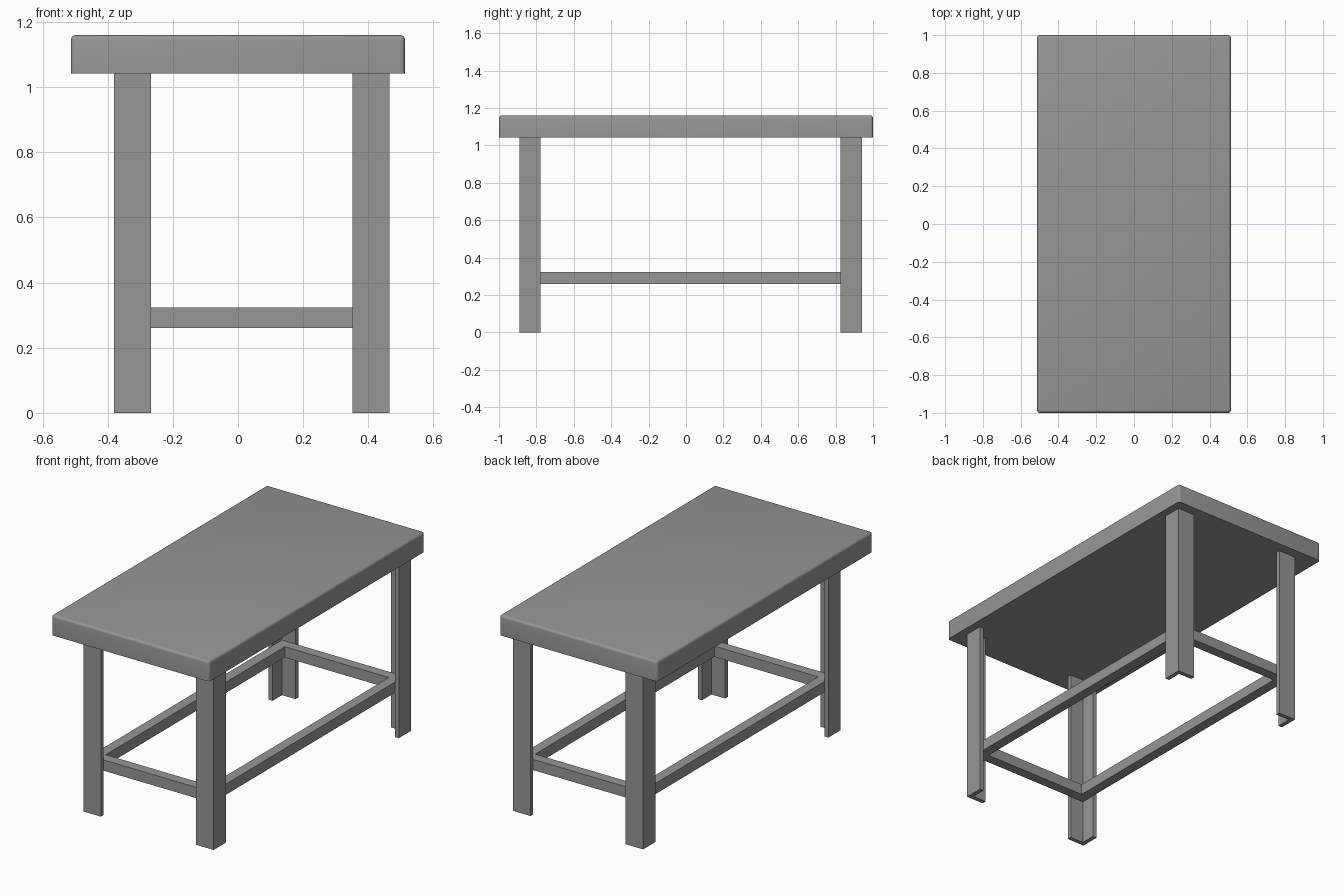
import bpy, bmesh

if "Cube" in bpy.data.objects:
    bpy.data.objects.remove(bpy.data.objects["Cube"])

steel = bpy.data.materials.new("grey steel")
steel.diffuse_color = (0.30, 0.31, 0.30, 1)
steel.use_nodes = True
steel.node_tree.nodes["Principled BSDF"].inputs["Base Color"].default_value = steel.diffuse_color


def prism(name, outline, z0, z1, hole=None):
    """Extrude a plan outline (optionally a ring with a matching hole) from z0 to z1."""
    bm = bmesh.new()
    pts = [bm.verts.new((x, y, z0)) for x, y in outline]
    if hole:
        inn = [bm.verts.new((x, y, z0)) for x, y in hole]
        n = len(pts)
        faces = [bm.faces.new((pts[i], pts[(i + 1) % n], inn[(i + 1) % n], inn[i])) for i in range(n)]
    else:
        faces = [bm.faces.new(pts)]
    ext = bmesh.ops.extrude_face_region(bm, geom=faces, use_keep_orig=True)["geom"]
    for v in (g for g in ext if isinstance(g, bmesh.types.BMVert)):
        v.co.z = z1
    bmesh.ops.recalc_face_normals(bm, faces=bm.faces)
    me = bpy.data.meshes.new(name)
    bm.to_mesh(me)
    bm.free()
    me.materials.append(steel)
    ob = bpy.data.objects.new(name, me)
    bpy.context.collection.objects.link(ob)
    return ob


def rect(x0, x1, y0, y1, inset=0):
    return [(x0 + inset, y0 + inset), (x1 - inset, y0 + inset),
            (x1 - inset, y1 - inset), (x0 + inset, y1 - inset)]


X0, X1, Y0, Y1 = -0.38, 0.465, -0.89, 0.94   # outer extent of the legs
LEG, T, RAIL = 0.113, 0.025, 0.06            # angle width, plate thickness, rail width
TOP = 1.042                                  # underside of the table top

# table top: upper and corner edges rounded, underside sharp
top = prism("table_top", rect(-0.513, 0.513, -1, 1), TOP, 1.16)
bm = bmesh.new()
bm.from_mesh(top.data)
edges = [e for e in bm.edges if max(v.co.z for v in e.verts) > 1.1]
bmesh.ops.bevel(bm, geom=edges, offset=0.015, segments=4, profile=0.5, affect='EDGES')
bm.to_mesh(top.data)
bm.free()
bpy.context.view_layer.objects.active = top
top.select_set(True)
bpy.ops.object.shade_smooth_by_angle()

# angle-section legs with the heel of each angle pointing outwards
for xn, x, sx in (("left", X0, 1), ("right", X1, -1)):
    for yn, y, sy in (("front", Y0, 1), ("back", Y1, -1)):
        angle = [(0, 0), (LEG, 0), (LEG, T), (T, T), (T, LEG), (0, LEG)]
        prism(f"{yn}_{xn}_leg", [(x + sx * a, y + sy * b) for a, b in angle], 0, TOP)

# stretcher frame fitted inside the legs
prism("stretcher_frame", rect(X0, X1, Y0, Y1, T), 0.26, 0.323,
      hole=rect(X0, X1, Y0, Y1, T + RAIL))
